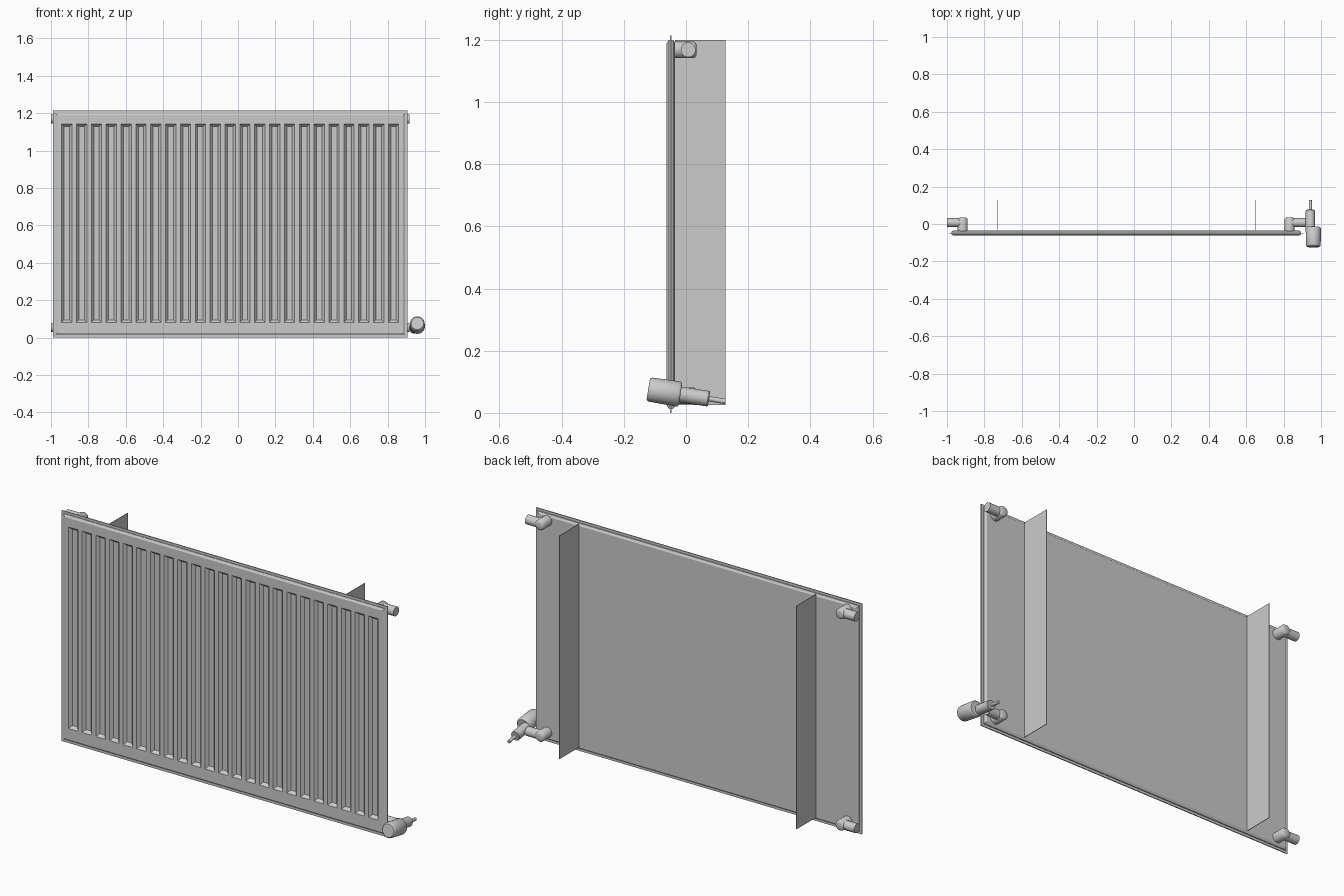
import bpy, bmesh, math
from mathutils import Vector

if "Cube" in bpy.data.objects:
    bpy.data.objects.remove(bpy.data.objects["Cube"])

CX = -0.042          # centre of the panel in x
HALF_W = 0.948       # half width of the panel
TOP = 1.213
RIBS, PITCH, RIB_W = 23, 0.0794, 0.055


def finish(bm, name):
    bmesh.ops.recalc_face_normals(bm, faces=bm.faces)
    me = bpy.data.meshes.new(name)
    bm.to_mesh(me)
    bm.free()
    ob = bpy.data.objects.new(name, me)
    bpy.context.collection.objects.link(ob)
    return ob


def smooth(ob):
    bpy.ops.object.select_all(action='DESELECT')
    ob.select_set(True)
    bpy.context.view_layer.objects.active = ob
    bpy.ops.object.shade_smooth_by_angle(angle=math.radians(35))


def lathe(name, start, direction, profile, sides=24):
    """Closed turned part: profile is (distance along axis, radius)."""
    d = Vector(direction).normalized()
    rot = d.to_track_quat('Z', 'Y')
    bm = bmesh.new()
    rings = []
    for t, r in profile:
        ring = []
        for i in range(sides):
            a = 2 * math.pi * i / sides
            p = rot @ Vector((r * math.cos(a), r * math.sin(a), t))
            ring.append(bm.verts.new(p + Vector(start)))
        rings.append(ring)
    for a, b in zip(rings, rings[1:]):
        for i in range(sides):
            j = (i + 1) % sides
            bm.faces.new((a[i], a[j], b[j], b[i]))
    bm.faces.new(rings[0])
    bm.faces.new(rings[-1])
    ob = finish(bm, name)
    smooth(ob)
    return ob


# radiator panel: front grid with recessed channels, stepped rim, flat back
bm = bmesh.new()
INSET = 0.024
x_min, x_max = CX - HALF_W + INSET, CX + HALF_W - INSET
xs = [x_min]
for i in range(RIBS):
    c = CX + (i - (RIBS - 1) / 2) * PITCH
    xs += [c - RIB_W / 2, c + RIB_W / 2]
xs.append(x_max)
zs = [INSET, 0.082, 1.141, TOP - INSET]
grid = [[bm.verts.new((x, -0.062, z)) for z in zs] for x in xs]
ribs = []
for i in range(len(xs) - 1):
    for k in range(3):
        f = bm.faces.new((grid[i][k], grid[i + 1][k],
                          grid[i + 1][k + 1], grid[i][k + 1]))
        if k == 1 and i % 2 == 1:
            ribs.append(f)
bm.normal_update()
edges = [e for e in bm.edges if e.is_boundary]
bmesh.ops.inset_individual(bm, faces=ribs, thickness=0.0185, depth=-0.015)

rim = [(-0.055, 0.013), (-0.052, 0.013), (-0.052, 0.0), (-0.047, 0.0),
       (-0.047, 0.013), (-0.042, 0.013), (-0.035, 0.024)]
last = INSET
for y, inset in rim:
    geom = bmesh.ops.extrude_edge_only(bm, edges=edges)['geom']
    edges = [g for g in geom if isinstance(g, bmesh.types.BMEdge)]
    for v in [g for g in geom if isinstance(g, bmesh.types.BMVert)]:
        v.co.y = y
        dx = v.co.x - CX
        if abs(abs(dx) - (HALF_W - last)) < 1e-4:
            v.co.x = CX + math.copysign(HALF_W - inset, dx)
        if abs(v.co.z - last) < 1e-4:
            v.co.z = inset
        elif abs(v.co.z - (TOP - last)) < 1e-4:
            v.co.z = TOP - inset
    last = inset
bmesh.ops.edgeloop_fill(bm, edges=edges)
finish(bm, "radiator_panel")

# wall brackets: thin upright sheets behind the panel
for side, sx in (("left", -1), ("right", 1)):
    bm = bmesh.new()
    bmesh.ops.create_cube(bm, size=1)
    for v in bm.verts:
        v.co = Vector((CX + sx * 0.69 + v.co.x * 0.003,
                       0.046 + v.co.y * 0.162, 0.6125 + v.co.z * 1.175))
    finish(bm, "wall_bracket_" + side)

# pipe connectors at the four corners
for side, sx in (("left", -1), ("right", 1)):
    for level, z in (("lower", 0.055), ("upper", 1.168)):
        x = CX + sx * 0.874
        tag = f"{level}_{side}"
        lathe("connector_" + tag, (x, -0.037, z), (0, 1, 0),
              [(0, 0.027), (0.062, 0.027), (0.068, 0.023), (0.071, 0.017)])
        lathe("stub_pipe_" + tag, (x, 0.007, z), (sx, 0, 0),
              [(0, 0.024), (0.084, 0.024)])
        if sx < 0 or level == "upper":
            lathe("stub_end_" + tag, (x + sx * 0.08, 0.007, z), (sx, 0, 0),
                  [(0, 0.024), (0.004, 0.024)])

# thermostatic valve, tilted towards the front
tilt = math.radians(9)
axis = Vector((0, math.cos(tilt), -math.sin(tilt)))
origin = Vector((0.943, 0.005, 0.056))
lathe("valve_body", origin - axis * 0.05, axis,
      [(0, 0.025), (0.116, 0.025), (0.12, 0.022)])
lathe("supply_pipe", origin + axis * 0.06, axis, [(0, 0.0085), (0.063, 0.0085)])
knob_origin = origin + Vector((0.016, 0, 0))
lathe("valve_knob", knob_origin - axis * 0.128, axis,
      [(0, 0.033), (0.003, 0.037), (0.008, 0.039), (0.098, 0.041),
       (0.102, 0.039), (0.105, 0.035)], 32)
